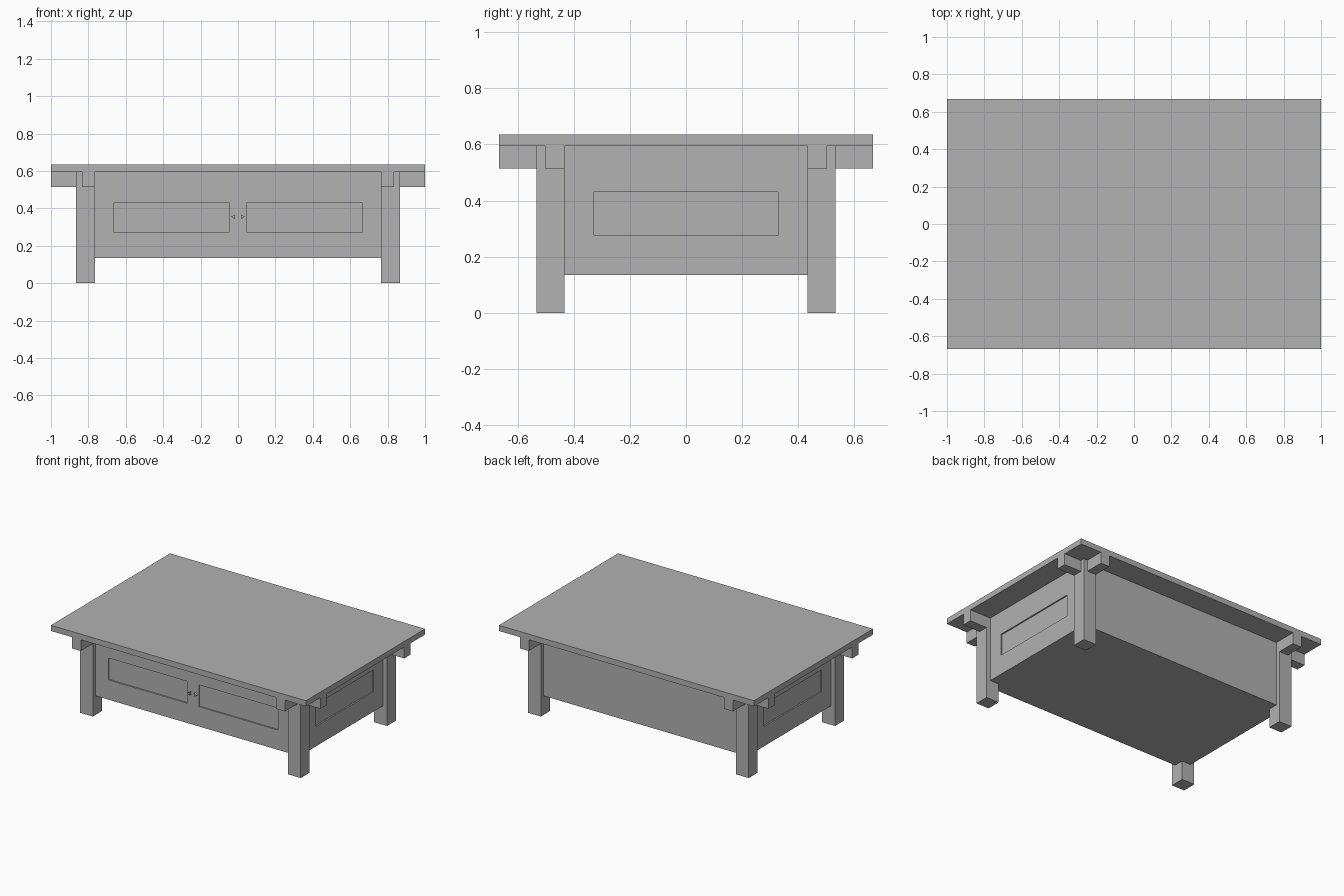
import bpy
import bmesh
from mathutils import Vector

cube = bpy.data.objects.get("Cube")
if cube:
    bpy.data.objects.remove(cube, do_unlink=True)

# Single plain grey
grey = bpy.data.materials.new("plain_grey")
grey.use_nodes = True
COLOUR = (0.445, 0.445, 0.445, 1)
grey.diffuse_color = COLOUR
grey.node_tree.nodes["Principled BSDF"].inputs["Base Color"].default_value = COLOUR


def finish(name, bm, mirror=(False, False)):
    bmesh.ops.recalc_face_normals(bm, faces=bm.faces)
    mesh = bpy.data.meshes.new(name)
    bm.to_mesh(mesh)
    bm.free()
    mesh.materials.append(grey)
    obj = bpy.data.objects.new(name, mesh)
    bpy.context.collection.objects.link(obj)
    if any(mirror):
        mod = obj.modifiers.new("mirror", "MIRROR")
        mod.use_axis = (*mirror, False)
        mod.use_mirror_merge = False
    return obj


def box(name, low, high, mirror=(False, False)):
    """Box between two opposite corners."""
    low, high = Vector(low), Vector(high)
    bm = bmesh.new()
    bmesh.ops.create_cube(bm, size=1)
    bmesh.ops.scale(bm, vec=high - low, verts=bm.verts)
    bmesh.ops.translate(bm, vec=(low + high) / 2, verts=bm.verts)
    return finish(name, bm, mirror)


BOTH = (True, True)
TOP_Y = 0.667
UNDER = 0.595               # underside of the top
BODY_X, BODY_Y = 0.835, 0.503
LEG_X, LEG_Y = 0.765, 0.433  # inner leg corner
LEG = 0.1
BEAM_Z = 0.515
RECESS = 0.01

# Table top
box("table_top", (-1, -TOP_Y, UNDER), (1, TOP_Y, 0.635))

# Four legs
box("legs", (LEG_X, LEG_Y, 0), (LEG_X + LEG, LEG_Y + LEG, UNDER), BOTH)

# Beam ends carrying the overhang
box("side_beam_ends", (LEG_X + LEG, LEG_Y, BEAM_Z), (1, BODY_Y, UNDER), BOTH)
box("front_and_back_beam_ends", (LEG_X, LEG_Y + LEG, BEAM_Z), (BODY_X, TOP_Y, UNDER), BOTH)

# Cabinet body with recessed panels
body = box("cabinet_body", (-BODY_X, -BODY_Y, 0.135), (BODY_X, BODY_Y, UNDER))
cutters = [
    box("front_panel_cutter", (0.045, -BODY_Y - LEG, 0.275),
        (0.665, -BODY_Y + RECESS, 0.43), (True, False)),
    box("side_panel_cutter", (BODY_X - RECESS, -0.327, 0.275),
        (BODY_X + LEG, 0.327, 0.43), (True, False)),
]
for cutter in cutters:
    cutter.hide_render = True
    mod = body.modifiers.new("recess", "BOOLEAN")
    mod.operation = "DIFFERENCE"
    mod.solver = "EXACT"
    mod.object = cutter

# Bake the recesses and drop the cutters
bpy.context.view_layer.update()
baked = bpy.data.meshes.new_from_object(
    body.evaluated_get(bpy.context.evaluated_depsgraph_get()))
body.modifiers.clear()
body.data = baked
for cutter in cutters:
    bpy.data.objects.remove(cutter, do_unlink=True)

# Small triangular drawer pulls
bm = bmesh.new()
profile = [(0.017, 0.343), (0.037, 0.355), (0.017, 0.367)]
face = bm.faces.new([bm.verts.new((x, -BODY_Y, z)) for x, z in profile])
new = bmesh.ops.extrude_face_region(bm, geom=[face])["geom"]
bmesh.ops.translate(bm, vec=(0, -0.015, 0),
                    verts=[v for v in new if isinstance(v, bmesh.types.BMVert)])
finish("drawer_pulls", bm, (True, False))
